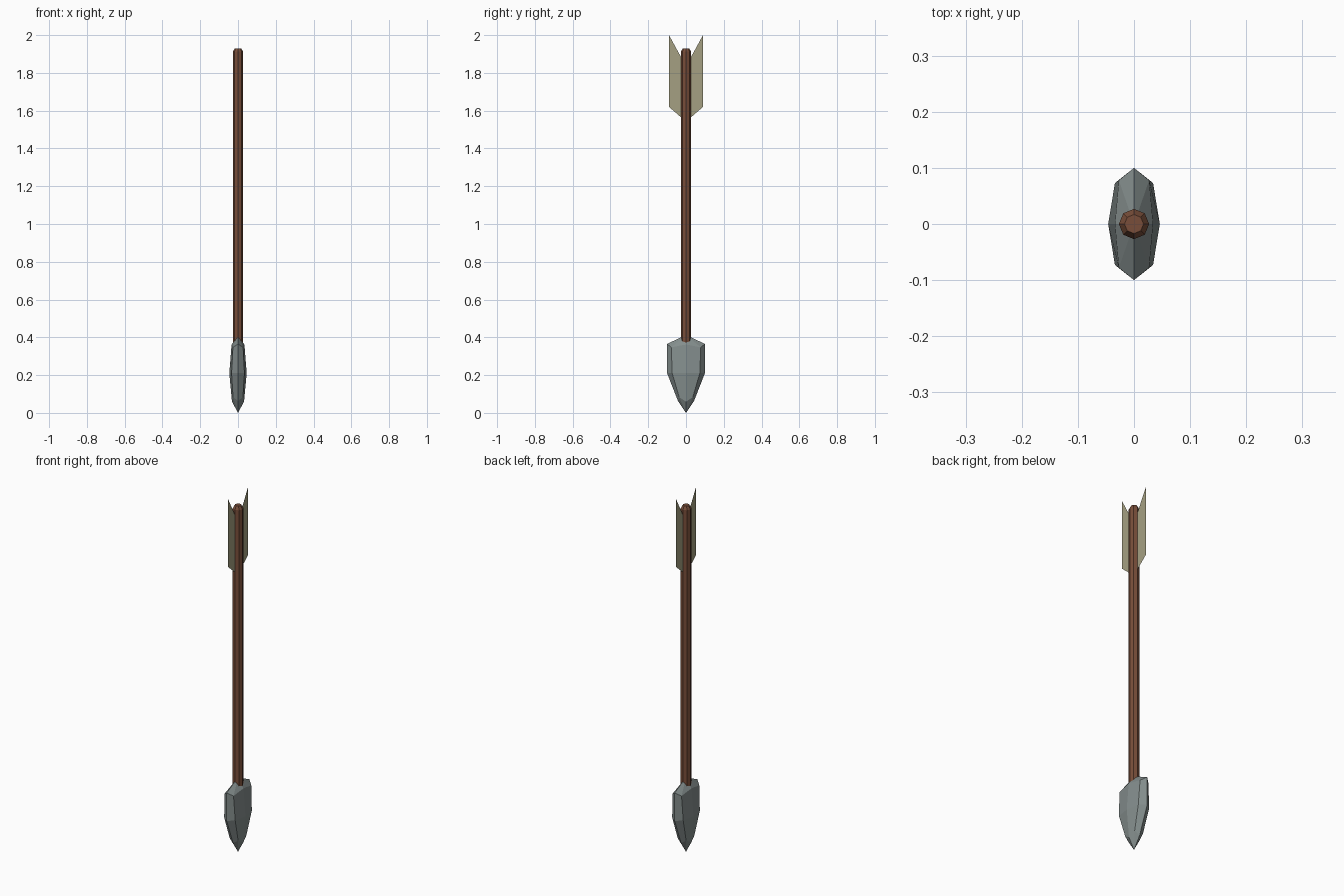
import bpy, bmesh, math

if "Cube" in bpy.data.objects:
    bpy.data.objects.remove(bpy.data.objects["Cube"])


def material(name, rgb):
    m = bpy.data.materials.new(name)
    m.diffuse_color = (*rgb, 1)
    m.use_nodes = True
    m.node_tree.nodes["Principled BSDF"].inputs["Base Color"].default_value = m.diffuse_color
    return m


WOOD = material("brown wood", (0.188, 0.076, 0.042))
STONE = material("grey stone", (0.231, 0.270, 0.266))
FEATHER = material("tan feather", (0.376, 0.352, 0.223))


def make_object(name, bm, mat):
    mesh = bpy.data.meshes.new(name)
    bm.to_mesh(mesh)
    bm.free()
    mesh.materials.append(mat)
    obj = bpy.data.objects.new(name, mesh)
    bpy.context.collection.objects.link(obj)
    return obj


def loft(name, rings, mat, bottom=None, top=None):
    """Skin a stack of rings; ends close to a point or with a flat cap."""
    bm = bmesh.new()
    loops = [[bm.verts.new(p) for p in ring] for ring in rings]
    n = len(loops[0])
    for a, b in zip(loops, loops[1:]):
        for i in range(n):
            j = (i + 1) % n
            bm.faces.new((a[i], a[j], b[j], b[i]))
    for loop, tip in ((loops[0], bottom), (loops[-1], top)):
        if tip is None:
            bm.faces.new(loop)
        else:
            v = bm.verts.new(tip)
            for i in range(n):
                bm.faces.new((loop[i], loop[(i + 1) % n], v))
    bmesh.ops.recalc_face_normals(bm, faces=bm.faces)
    return make_object(name, bm, mat)


# Shaft: octagonal rod with a bevelled end
def octagon(r, z):
    return [(r * math.cos(k * math.pi / 4), r * math.sin(k * math.pi / 4), z)
            for k in range(8)]


loft("shaft", [octagon(0.027, 0.3), octagon(0.027, 1.912), octagon(0.017, 1.93)], WOOD)


# Arrowhead: eight-sided rings given by side, corner and edge points
def head_ring(side, corner, edge):
    (sx, sz), (cx, cy, cz), (ey, ez) = side, corner, edge
    return [(sx, 0, sz), (cx, cy, cz), (0, ey, ez), (-cx, cy, cz),
            (-sx, 0, sz), (-cx, -cy, cz), (0, -ey, ez), (cx, -cy, cz)]


loft("arrowhead", [
    head_ring((0.032, 0.06), (0.026, 0.036, 0.083), (0.043, 0.064)),
    head_ring((0.046, 0.21), (0.034, 0.073, 0.21), (0.10, 0.21)),
    head_ring((0.034, 0.362), (0.027, 0.078, 0.347), (0.10, 0.365)),
], STONE, bottom=(0, 0, 0), top=(0, 0, 0.413))

# Feathers: a flat vane on each side of the shaft
for side, label in ((-1, "front"), (1, "back")):
    bm = bmesh.new()
    outline = [(0.015, 1.555), (0.09, 1.62), (0.09, 2.0), (0.015, 1.863)]
    bm.faces.new([bm.verts.new((0, side * y, z)) for y, z in outline])
    make_object(label + "_feather", bm, FEATHER)
